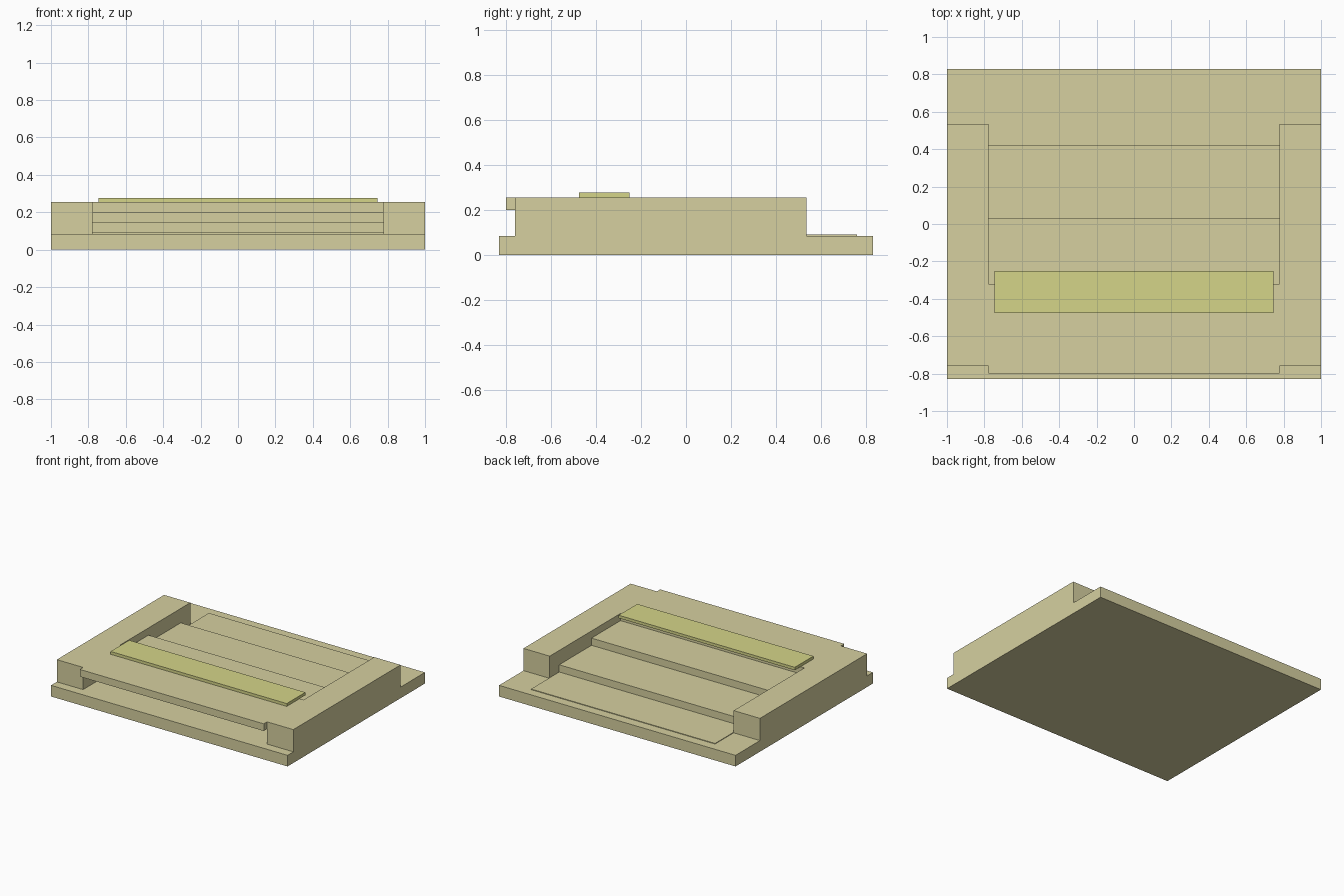
import bpy
import bmesh
from mathutils import Vector

if "Cube" in bpy.data.objects:
    bpy.data.objects.remove(bpy.data.objects["Cube"])


def material(name, color):
    mat = bpy.data.materials.new(name)
    mat.diffuse_color = (*color, 1)
    mat.use_nodes = True
    mat.node_tree.nodes["Principled BSDF"].inputs["Base Color"].default_value = mat.diffuse_color
    return mat


TAN = material("tan", (0.67, 0.63, 0.35))
YELLOW = material("yellow", (0.66, 0.66, 0.25))


def box(name, low, high, mat=TAN):
    """Axis-aligned box between two opposite corners."""
    low, high = Vector(low), Vector(high)
    bm = bmesh.new()
    bmesh.ops.create_cube(bm, size=1)
    bmesh.ops.scale(bm, vec=high - low, verts=bm.verts)
    bmesh.ops.translate(bm, vec=(low + high) / 2, verts=bm.verts)
    mesh = bpy.data.meshes.new(name)
    bm.to_mesh(mesh)
    bm.free()
    mesh.materials.append(mat)
    obj = bpy.data.objects.new(name, mesh)
    bpy.context.collection.objects.link(obj)
    return obj


# Base plate with a raised wall fused along each side
INNER = 0.778
base = box("base_frame", (-1, -0.83, 0), (1, 0.83, 0.085))
walls = [box("side_wall", (min(s, s * INNER), -0.76, 0),
             (max(s, s * INNER), 0.535, 0.255)) for s in (-1, 1)]
for wall in walls:
    mod = base.modifiers.new("fuse_wall", 'BOOLEAN')
    mod.operation = 'UNION'
    mod.solver = 'EXACT'
    mod.object = wall
bpy.context.view_layer.objects.active = base
for mod in list(base.modifiers):
    bpy.ops.object.modifier_apply(modifier=mod.name)
for wall in walls:
    bpy.data.objects.remove(wall)

# Overlapping panels stepping down from front to back, the last sunk in the base
LENGTH, THICK = 0.48, 0.055
for i, back in enumerate((-0.32, 0.03, 0.42, 0.76)):
    top = 0.255 - i * THICK
    box(f"stepped_panel_{i + 1}", (-INNER, back - LENGTH, top - THICK),
        (INNER, back, top))

# Raised yellow strip over the edge of the top panel
box("yellow_strip", (-0.745, -0.475, 0.255), (0.745, -0.25, 0.277), YELLOW)
